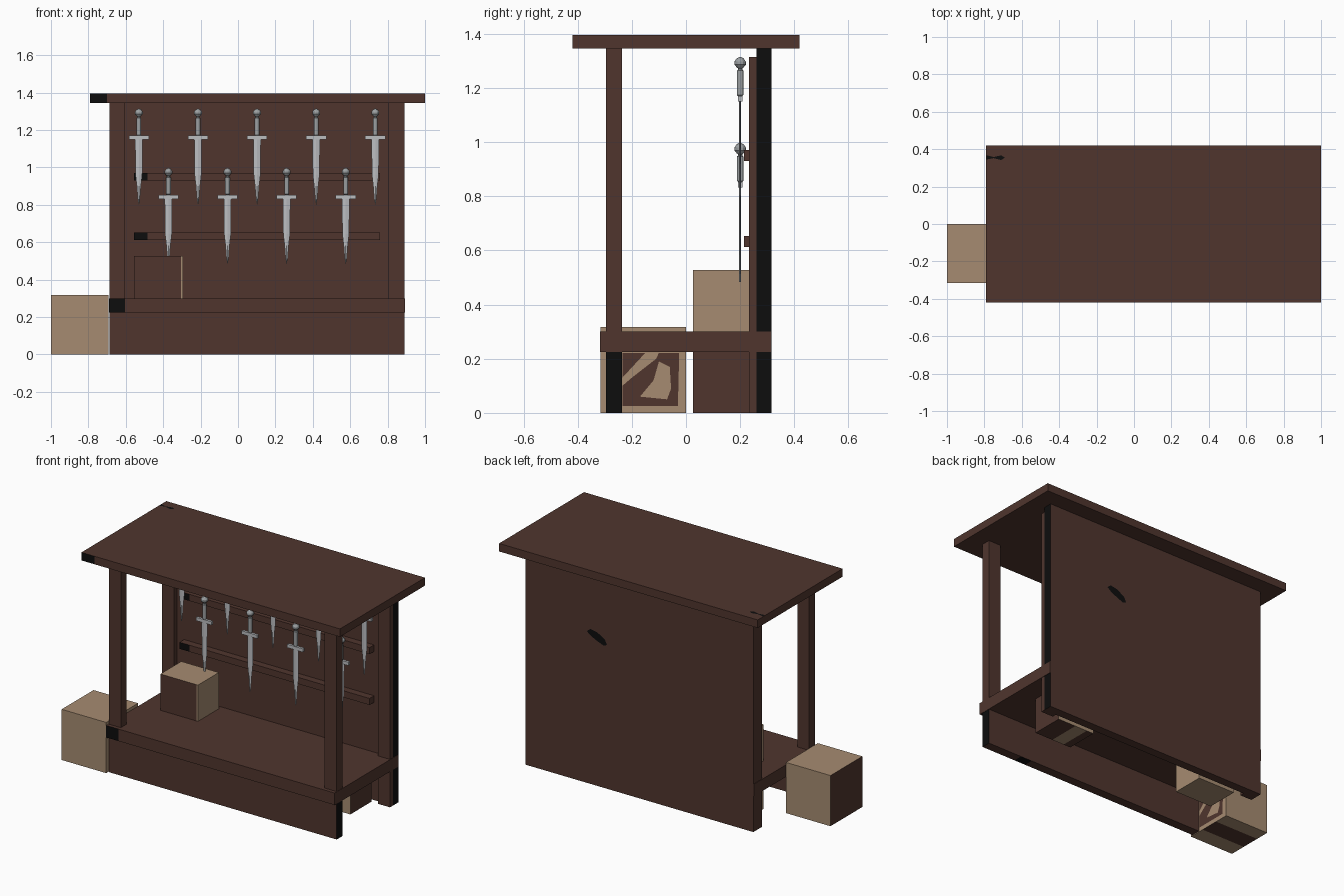
import bpy, bmesh
from math import cos, sin, pi
from mathutils import Vector

default = bpy.data.objects.get("Cube")
if default:
    bpy.data.objects.remove(default, do_unlink=True)


def material(name, rgb):
    m = bpy.data.materials.new(name)
    m.use_nodes = True
    col = (*rgb, 1)
    m.diffuse_color = col
    m.node_tree.nodes["Principled BSDF"].inputs["Base Color"].default_value = col
    return m


WOOD, TAN, BLACK, STEEL, GRIP = range(5)
MATS = [
    material("dark_wood", (0.080, 0.036, 0.027)),
    material("tan_crate", (0.38, 0.26, 0.165)),
    material("black", (0.004, 0.004, 0.004)),
    material("steel", (0.50, 0.51, 0.53)),
    material("grip_grey", (0.33, 0.35, 0.36)),
]


def finish(bm, name):
    mesh = bpy.data.meshes.new(name)
    bm.to_mesh(mesh)
    bm.free()
    for m in MATS:
        mesh.materials.append(m)
    obj = bpy.data.objects.new(name, mesh)
    bpy.context.collection.objects.link(obj)
    return obj


def add_box(bm, xs, ys, zs):
    verts = bmesh.ops.create_cube(bm, size=1)["verts"]
    for v in verts:
        v.co = [r[0] if c < 0 else r[1] for c, r in zip(v.co, (xs, ys, zs))]
    return {f for v in verts for f in v.link_faces}


def box(name, xs, ys, zs, rule=None, cuts=()):
    """Box with optional (axis, position) cuts; rule(centre, normal) picks the colour."""
    bm = bmesh.new()
    add_box(bm, xs, ys, zs)
    for axis, pos in cuts:
        n = Vector((0, 0, 0))
        n[axis] = 1
        geom = bm.verts[:] + bm.edges[:] + bm.faces[:]
        bmesh.ops.bisect_plane(bm, geom=geom, plane_co=n * pos, plane_no=n)
    bm.normal_update()
    for f in bm.faces:
        f.material_index = rule(f.calc_center_median(), f.normal) if rule else WOOD
    return finish(bm, name)


def plate(name, axis, pos, facing, points, mat):
    """Flat painted patch perpendicular to an axis."""
    bm = bmesh.new()
    verts = []
    for p in points:
        co = list(p)
        co.insert(axis, pos)
        verts.append(bm.verts.new(co))
    f = bm.faces.new(verts)
    f.normal_update()
    if f.normal[axis] * facing < 0:
        f.normal_flip()
    f.material_index = mat
    return finish(bm, name)


def front_patch(limit):
    return lambda c, n: BLACK if n.y < -0.5 and c.x < limit else WOOD


def right_end(c, n):
    return BLACK if n.x > 0.5 else WOOD


# Stall structure
box("roof", (-0.79, 1.0), (-0.42, 0.42), (1.345, 1.395), front_patch(-0.70), [(0, -0.70)])
box("counter", (-0.69, 0.892), (-0.318, 0.313), (0.225, 0.30), front_patch(-0.605), [(0, -0.605)])
box("back_panel", (-0.687, 0.89), (0.26, 0.315), (0, 1.345), right_end)


def front_rule(c, n):
    if n.z < -0.5 and 0.57 < c.x < 0.65:
        return BLACK
    return right_end(c, n)


box("front_panel", (-0.687, 0.89), (-0.295, -0.237), (0, 0.225), front_rule, [(0, 0.57), (0, 0.65)])
for side, xs in (("right", (-0.687, -0.605)), ("left", (0.805, 0.89))):
    box(side + "_front_post", xs, (-0.295, -0.237), (0.30, 1.345))
    box(side + "_back_post", xs, (0.232, 0.26), (0, 1.315))

# Wall rails
for name, z in (("lower_rail", 0.612), ("upper_rail", 0.93)):
    box(name, (-0.555, 0.76), (0.215, 0.26), (z, z + 0.041), front_patch(-0.485), [(0, -0.485)])

# Crates
DEPTH = (0.025, 0.232)


def top_crate_rule(c, n):
    return WOOD if n.y < -0.5 and c.x < -0.305 else TAN


def left_crate_rule(c, n):
    if n.z < -0.5:
        return TAN if 0.55 < c.x < 0.635 else WOOD
    return WOOD if n.x > 0.5 else TAN


def outer_crate_rule(c, n):
    if n.z < -0.5:
        return WOOD if -0.21 < c.y < -0.09 else TAN
    return WOOD if n.x < -0.5 else TAN


box("counter_crate", (-0.555, -0.295), DEPTH, (0.30, 0.527), top_crate_rule, [(0, -0.305)])
box("right_under_crate", (-0.555, -0.295), DEPTH, (0, 0.225), top_crate_rule, [(0, -0.305)])
box("left_under_crate", (0.50, 0.76), DEPTH, (0, 0.225), left_crate_rule, [(0, 0.55), (0, 0.635)])
box("outer_crate", (-1.0, -0.692), (-0.315, 0), (0, 0.317), outer_crate_rule, [(1, -0.21), (1, -0.09)])

# Mottled paint on the hidden side of the outer crate
plate("crate_stain", 0, -0.690, 1,
      [(-0.235, 0.025), (-0.03, 0.025), (-0.025, 0.222), (-0.235, 0.222)], WOOD)
plate("crate_stain_middle", 0, -0.688, 1,
      [(-0.17, 0.06), (-0.07, 0.05), (-0.055, 0.09), (-0.06, 0.17), (-0.10, 0.19), (-0.12, 0.12)], TAN)
plate("crate_stain_band", 0, -0.688, 1,
      [(-0.235, 0.10), (-0.20, 0.13), (-0.11, 0.20), (-0.10, 0.222), (-0.15, 0.222), (-0.235, 0.13)], TAN)

# Black smudges on roof and back
plate("roof_smudge", 2, 1.3965, 1,
      [(-0.788, 0.345), (-0.75, 0.352), (-0.71, 0.342), (-0.69, 0.355), (-0.71, 0.367), (-0.75, 0.358), (-0.788, 0.367)], BLACK)
plate("back_smudge", 1, 0.3165, 1,
      [(0.465, 0.95), (0.44, 0.97), (0.39, 0.96), (0.34, 0.93), (0.325, 0.90), (0.35, 0.89), (0.40, 0.91), (0.44, 0.93)], BLACK)


# Swords
def loft(bm, rings, mat):
    loops = [[bm.verts.new(p) for p in ring] for ring in rings]
    for a, b in zip(loops, loops[1:]):
        for i in range(len(a)):
            j = (i + 1) % len(a)
            bm.faces.new((a[i], a[j], b[j], b[i])).material_index = mat


def sword():
    bm = bmesh.new()
    # pommel and grip turned on a lathe
    profile = [(0.0005, 0.155), (0.013, 0.149), (0.021, 0.137), (0.021, 0.126), (0.013, 0.116),
               (0.008, 0.112), (0.008, 0.106), (0.0125, 0.104), (0.0125, 0.014), (0.008, 0.010), (0.008, -0.005)]
    loft(bm, [[(r * cos(i * pi / 6), r * sin(i * pi / 6), z) for i in range(12)] for r, z in profile], GRIP)
    # crossguard
    for f in add_box(bm, (-0.054, 0.054), (-0.008, 0.008), (-0.011, 0.010)):
        f.material_index = STEEL
    # blade with a central ridge
    outline = [(0.020, -0.005), (0.018, -0.20), (0.011, -0.26), (0.006, -0.33), (0.0005, -0.36)]
    loft(bm, [[(w, 0, z), (0, 0.004, z), (-w, 0, z), (0, -0.004, z)] for w, z in outline], STEEL)
    bmesh.ops.remove_doubles(bm, verts=bm.verts, dist=0.0001)
    bmesh.ops.recalc_face_normals(bm, faces=bm.faces)
    return finish(bm, "sword")


first = sword()
spots = [(-0.53 + 0.316 * i, 1.16) for i in range(5)] + [(-0.372 + 0.316 * i, 0.843) for i in range(4)]
for i, (x, z) in enumerate(spots):
    obj = first
    if i:
        obj = first.copy()
        bpy.context.collection.objects.link(obj)
    obj.name = f"sword_{i + 1}"
    obj.location = (x, 0.2, z)
